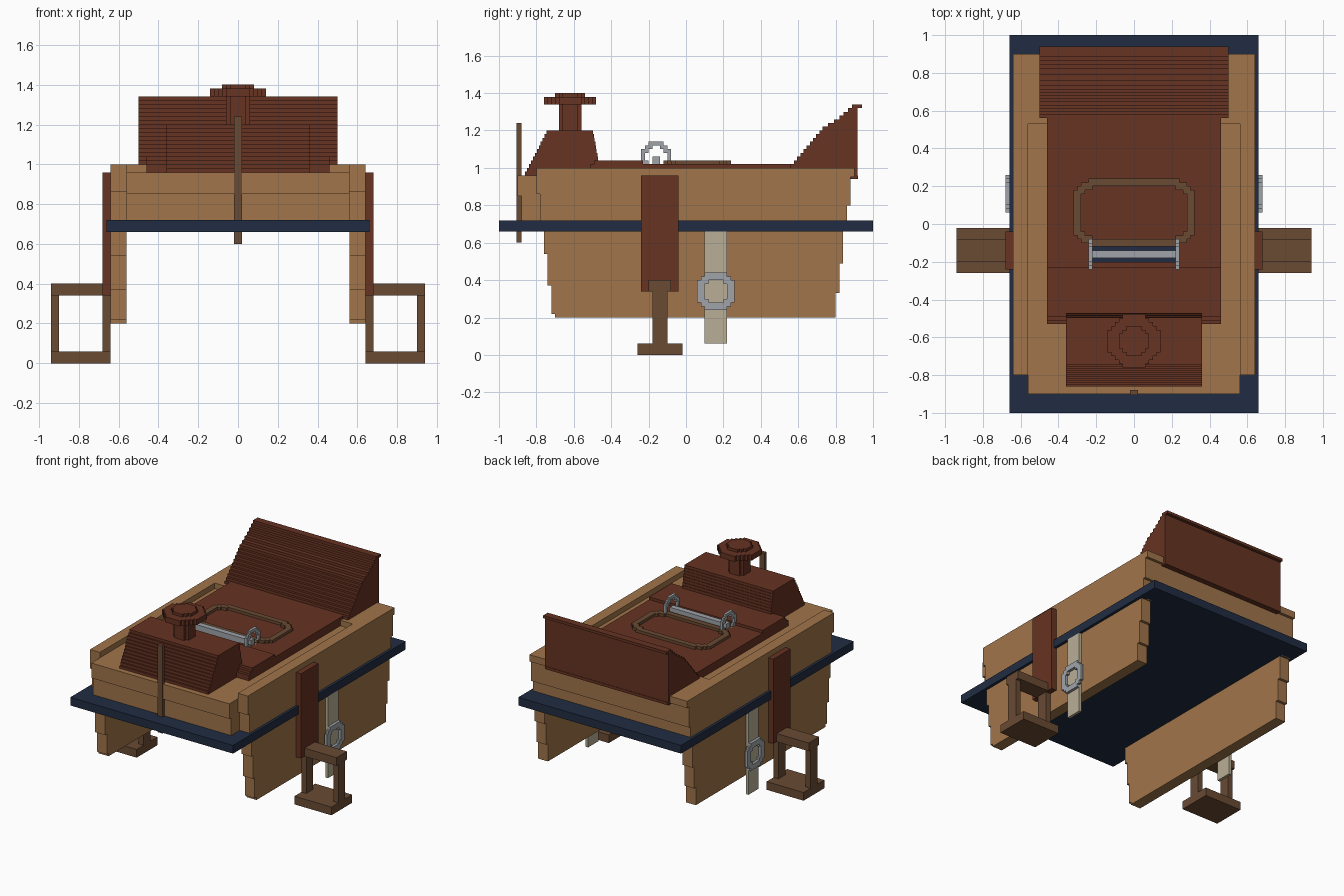
import bpy, bmesh
from math import hypot

cube = bpy.data.objects.get("Cube")
if cube:
    bpy.data.objects.remove(cube, do_unlink=True)

STEP = 0.02


def material(name, r, g, b):
    m = bpy.data.materials.new(name)
    m.use_nodes = True
    m.diffuse_color = (r, g, b, 1)
    m.node_tree.nodes["Principled BSDF"].inputs["Base Color"].default_value = (r, g, b, 1)
    return m


leather = material("dark_leather", .133, .033, .016)
padding = material("tan_padding", .356, .178, .069)
navy = material("navy_cloth", .0144, .0252, .0545)
wood = material("brown_wood", .144, .070, .034)
silver = material("silver_metal", .352, .376, .402)
cream = material("cream_webbing", .485, .429, .305)


def finish(name, bm, mat):
    bmesh.ops.recalc_face_normals(bm, faces=bm.faces)
    mesh = bpy.data.meshes.new(name)
    bm.to_mesh(mesh)
    bm.free()
    mesh.materials.append(mat)
    obj = bpy.data.objects.new(name, mesh)
    bpy.context.collection.objects.link(obj)
    return obj


def add_box(bm, xs, ys, zs):
    verts = bmesh.ops.create_cube(bm, size=1)["verts"]
    for v in verts:
        v.co = [(a + b) / 2 + c * abs(b - a) for c, (a, b) in zip(v.co, (xs, ys, zs))]


def boxes(name, mat, *items):
    bm = bmesh.new()
    for xs, ys, zs in items:
        add_box(bm, xs, ys, zs)
    return finish(name, bm, mat)


def prism(name, mat, xs, front, back):
    """Extrude a stepped side outline; front and back list (bottom z, top z, y) upward."""
    pts = []
    for z0, z1, y in front:
        pts += [(y, z0), (y, z1)]
    for z0, z1, y in reversed(back):
        pts += [(y, z1), (y, z0)]
    pts = [p for i, p in enumerate(pts) if p != pts[i - 1]]
    bm = bmesh.new()
    face = bm.faces.new([bm.verts.new((xs[0], y, z)) for y, z in pts])
    new = bmesh.ops.extrude_face_region(bm, geom=[face])["geom"]
    for v in new:
        if isinstance(v, bmesh.types.BMVert):
            v.co.x = xs[1]
    return finish(name, bm, mat)


def stepped_shape(name, mat, axis, center, half, depth, inside):
    """Fill a flat stair-edged shape with runs of grid cells across the given axis."""
    bm = bmesh.new()
    nu, nv = (round(h / STEP) for h in half)
    for j in range(-nv, nv):
        v = (j + .5) * STEP
        start = None
        for i in range(-nu, nu + 1):
            hit = i < nu and inside((i + .5) * STEP, v)
            if hit and start is None:
                start = i
            if not hit and start is not None:
                us = (center[0] + start * STEP, center[0] + i * STEP)
                vs = (center[1] + j * STEP, center[1] + (j + 1) * STEP)
                add_box(bm, *((us, vs, depth) if axis == "z" else (depth, us, vs)))
                start = None
    return finish(name, bm, mat)


def ring(outer, inner):
    return lambda u, v: inner < hypot(u, v) < outer


def ramp(z, keys):
    for (za, ya), (zb, yb) in zip(keys, keys[1:]):
        if z <= zb:
            return ya + (yb - ya) * (z - za) / (zb - za)
    return keys[-1][1]


def levels(z0, z1, keys):
    n = round((z1 - z0) / STEP)
    zs = [round(z0 + k * STEP, 3) for k in range(n + 1)]
    return [(a, b, round(ramp(a, keys), 3)) for a, b in zip(zs, zs[1:])]


# Blanket
boxes("blanket", navy, ((-.66, .66), (-1, 1), (.66, .72)))

# Padded core, open through a slot behind the fork
boxes("front_padding", padding,
      ((-.56, .56), (-.88, -.2), (.72, .85)),
      ((-.56, .56), (-.9, -.2), (.85, .96)),
      ((.22, .56), (-.2, -.12), (.72, .96)),
      ((-.56, -.22), (-.2, -.12), (.72, .96)))
back_top = [(.72, .8, .86), (.8, .95, .88)]
prism("middle_padding", padding, (-.56, .56), [(.72, .96, -.12)],
      back_top + [(.95, .96, .9)])
boxes("rear_padding", padding, ((-.56, .56), (.53, .9), (.96, 1)))

# Seat
boxes("seat", leather,
      ((-.46, .46), (-.12, .57), (.96, 1.02)),
      ((-.46, -.22), (-.2, -.12), (.96, 1.02)),
      ((.22, .46), (-.2, -.12), (.96, 1.02)))
prism("fork_base", leather, (-.46, .46),
      [(.96, 1, -.53), (1, 1.02, -.51), (1.02, 1.04, -.49)],
      [(.96, 1.02, -.2), (1.02, 1.04, -.23)])

# Fork with stepped slopes
prism("fork", leather, (-.36, .36),
      levels(.96, 1.2, [(.96, -.86), (1.2, -.735)]),
      levels(.96, 1.2, [(.96, -.455), (1.2, -.5)]))

# Horn
for part, radius, z0, z1 in (("horn_neck", .065, 1.2, 1.34),
                             ("horn_cap", .142, 1.34, 1.38),
                             ("horn_top", .082, 1.38, 1.4)):
    stepped_shape(part, leather, "z", (0, -.62), (.14, .14), (z0, z1),
                  lambda u, v, r=radius: hypot(u, v) < r)

# Cantle with stepped front and overhanging lip
slope = [(1, .56), (1.2, .73), (1.26, .82), (1.34, .91)]
prism("cantle", leather, (-.5, .5),
      [(.94, 1, .87)] + levels(1, 1.34, slope),
      [(.94, .96, .92), (.96, 1.32, .917), (1.32, 1.34, .94)])

# Oval seat trim
def oval(u, v):
    d = hypot(max(abs(u) - .2, 0), max(abs(v) - .05, 0))
    return .085 < d < .13


stepped_shape("seat_trim", wood, "z", (0, .06), (.34, .18), (1.02, 1.04), oval)

# Metal crossbar and end rings
boxes("rigging_bar", silver, ((-.23, .23), (-.18, -.14), (1.02, 1.06)))

# Front strap
boxes("front_strap", wood, ((-.02, .02), (-.905, -.88), (.6, 1.24)))

# Side panels, leathers, stirrups and girth straps
panel_front = [(.2, .22, -.7), (.22, .37, -.72), (.37, .54, -.74),
               (.54, .7, -.76), (.7, .86, -.78), (.86, 1, -.8)]
panel_back = [(.2, .33, .8), (.33, .49, .82), (.49, .66, .84), (.66, .8, .86),
              (.8, .95, .88), (.95, 1, .9)]
for side, s in (("left", 1), ("right", -1)):
    def across(a, b):
        return (min(s * a, s * b), max(s * a, s * b))

    prism(side + "_panel", padding, across(.56, .64), panel_front, panel_back)
    boxes(side + "_stirrup_leather", leather, (across(.64, .68), (-.24, -.04), (.34, .96)))
    boxes(side + "_stirrup", wood,
          (across(.64, .94), (-.26, -.02), (0, .06)),
          (across(.64, .68), (-.18, -.1), (.06, .34)),
          (across(.9, .94), (-.18, -.1), (.06, .34)),
          (across(.68, .94), (-.2, -.08), (.34, .4)))
    boxes(side + "_girth_strap", cream, (across(.64, .66), (.1, .22), (.06, .66)))
    stepped_shape(side + "_girth_buckle", silver, "x", (.16, .34), (.1, .1),
                  across(.66, .68), ring(.103, .07))
    stepped_shape(side + "_rigging_ring", silver, "x", (-.16, 1.06), (.08, .08),
                  across(.22, .24), ring(.085, .055))
